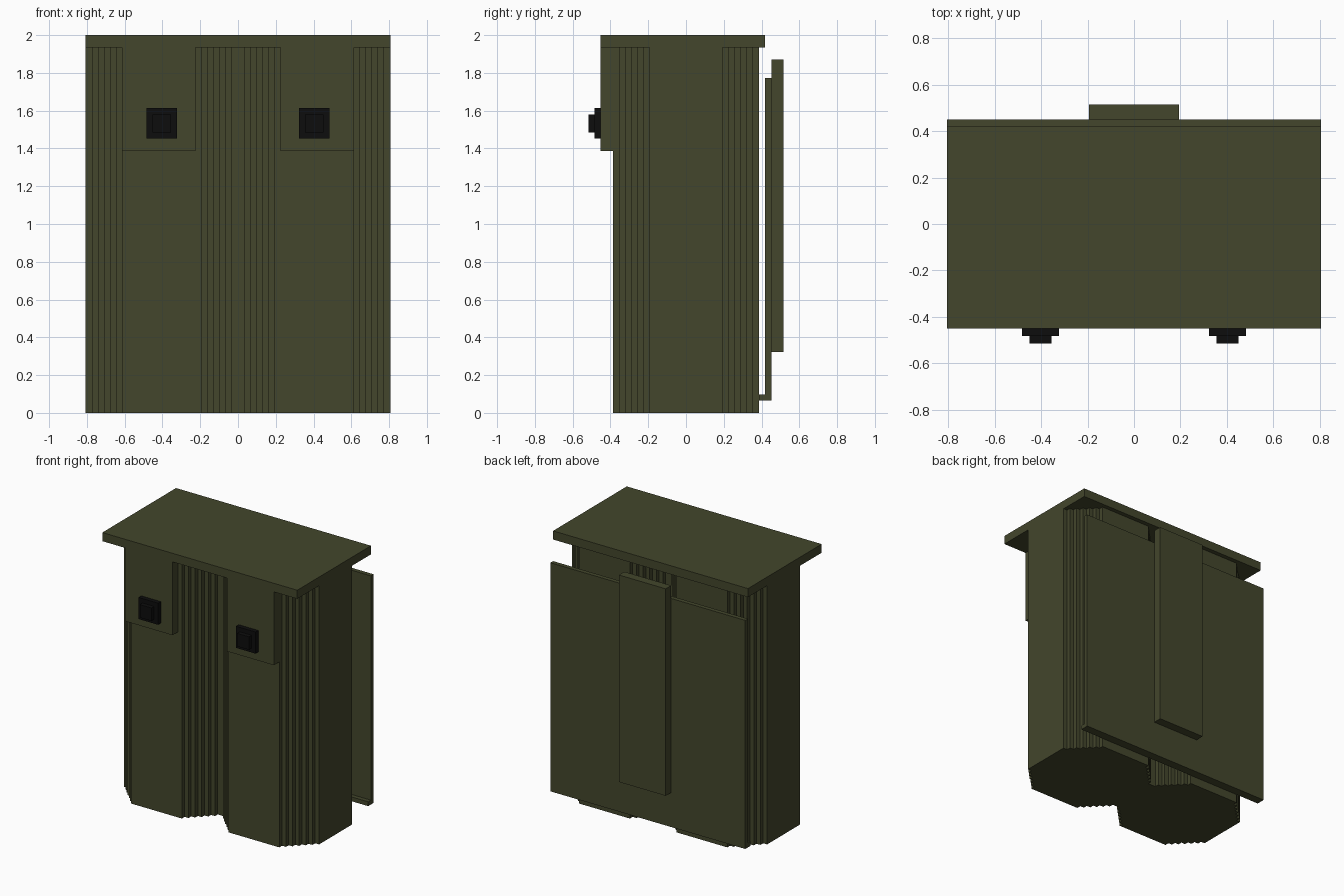
import bpy, bmesh

V = 2 / 62          # size of one building block
STEPS = 7           # stair steps on each column corner

cube = bpy.data.objects.get("Cube")
if cube:
    bpy.data.objects.remove(cube, do_unlink=True)


def material(name, rgb):
    m = bpy.data.materials.new(name)
    m.use_nodes = True
    m.diffuse_color = (*rgb, 1)
    bsdf = m.node_tree.nodes["Principled BSDF"]
    bsdf.inputs["Base Color"].default_value = (*rgb, 1)
    bsdf.inputs["Roughness"].default_value = 0.9
    return m


olive = material("olive_drab", (0.056, 0.061, 0.025))
black = material("matte_black", (0.004, 0.004, 0.004))


def prism(name, outline, axis, lo, hi, mat):
    """Extrude an outline, in blocks, along z or y."""
    def place(a, b, c):
        return (a * V, b * V, c * V) if axis == "z" else (a * V, c * V, b * V)
    bm = bmesh.new()
    face = bm.faces.new([bm.verts.new(place(a, b, lo)) for a, b in outline])
    new = bmesh.ops.extrude_face_region(bm, geom=[face])["geom"]
    shift = [p - q for p, q in zip(place(0, 0, hi), place(0, 0, lo))]
    bmesh.ops.translate(bm, vec=shift,
                        verts=[v for v in new if isinstance(v, bmesh.types.BMVert)])
    bmesh.ops.recalc_face_normals(bm, faces=bm.faces)
    mesh = bpy.data.meshes.new(name)
    bm.to_mesh(mesh)
    bm.free()
    mesh.materials.append(mat)
    obj = bpy.data.objects.new(name, mesh)
    bpy.context.collection.objects.link(obj)
    return obj


def box(name, x, y, z, mat):
    corners = [(x[0], y[0]), (x[1], y[0]), (x[1], y[1]), (x[0], y[1])]
    return prism(name, corners, "z", *z, mat)


def stepped_outline(cx, cy, half_x, half_y, steps):
    """Rectangle whose corners are cut away in one-block stairs."""
    quarter = []
    for i in range(steps):
        quarter += [(half_x - i, half_y - steps + i),
                    (half_x - i, half_y - steps + i + 1)]
    quarter.append((half_x - steps, half_y))
    pts = []
    for sx, sy in ((1, 1), (-1, 1), (-1, -1), (1, -1)):
        part = [(cx + sx * a, cy + sy * b) for a, b in quarter]
        pts += part if sx * sy > 0 else part[::-1]
    return pts


# Paired parts: column, front housing and two-layer button
for side, s in (("left", 1), ("right", -1)):
    cx = s * 12.5
    prism(side + "_column", stepped_outline(cx, 0, 12.5, 12, STEPS),
          "z", 0, 60, olive)
    box(side + "_front_housing", sorted((s * 7, s * 19)), (-14, -12), (43, 60), olive)
    prism(side + "_button_base", stepped_outline(cx, 47.5, 2.5, 2.5, 1),
          "y", -15, -14, black)
    box(side + "_button_cap", (cx - 1.5, cx + 1.5), (-16, -15), (46, 49), black)

# Lid over both columns
box("lid", (-25, 25), (-14, 13), (60, 62), olive)

# Back panel, its lower mounting strip and the raised spine
box("back_panel", (-25, 25), (13, 14), (2, 55), olive)
box("mounting_strip", (-25, 25), (12, 13), (2, 3), olive)
box("back_spine", (-6, 6), (14, 16), (10, 58), olive)
# The spine stands clear of the lid and is one block thicker than the panel
